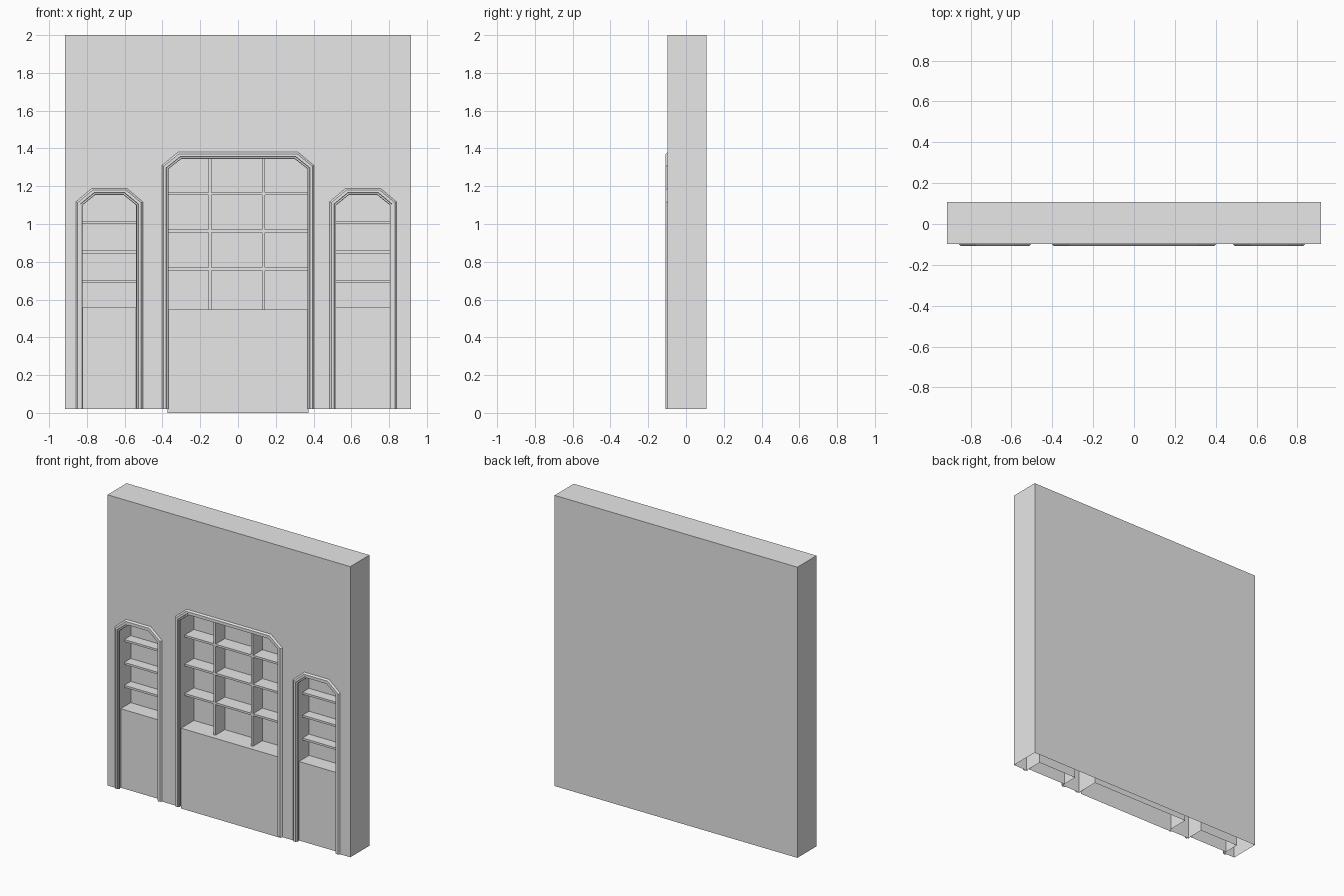
import bpy

if "Cube" in bpy.data.objects:
    bpy.data.objects.remove(bpy.data.objects["Cube"], do_unlink=True)

GREY = (0.8, 0.8, 0.8, 1)
plaster = bpy.data.materials.new("plain grey plaster")
plaster.use_nodes = True
plaster.diffuse_color = GREY
plaster.node_tree.nodes["Principled BSDF"].inputs["Base Color"].default_value = GREY

W, FRONT, BACK, FLOOR, TOP = 0.915, -0.098, 0.108, 0.02, 2.0
LIP = 0.006          # niche sits slightly behind the inner frame edge
PANEL_Y, SHELF_Y = -0.078, -0.04


def add(name, verts, faces):
    mesh = bpy.data.meshes.new(name)
    mesh.from_pydata(verts, [], faces)
    mesh.update()
    mesh.materials.append(plaster)
    obj = bpy.data.objects.new(name, mesh)
    bpy.context.collection.objects.link(obj)
    return obj


def box(name, x0, x1, y0, y1, z0, z1):
    verts = [(x, y, z) for x in (x0, x1) for y in (y0, y1) for z in (z0, z1)]
    faces = [(0, 1, 3, 2), (4, 6, 7, 5), (0, 4, 5, 1),
             (2, 3, 7, 6), (0, 2, 6, 4), (1, 5, 7, 3)]
    return add(name, verts, faces)


def loft(name, rows, cap=False):
    """Skin consecutive open rows of points; cap fills the last row."""
    n = len(rows[0])
    faces = [(r * n + i, r * n + i + 1, (r + 1) * n + i + 1, (r + 1) * n + i)
             for r in range(len(rows) - 1) for i in range(n - 1)]
    if cap:
        faces.append(tuple(range((len(rows) - 1) * n, len(rows) * n)))
    return add(name, [p for row in rows for p in row], faces)


def arch(n, off, y):
    """Chamfered doorway outline from left foot to right foot."""
    half = [(n["half"] + off, FLOOR), (n["half"] + off, n["spring"] + off / 2),
            (n["flat"] + off / 2, n["top"] + off)]
    path = [(-x, z) for x, z in half] + half[::-1]
    return [(n["x"] + x, y, z) for x, z in path]


side = dict(half=0.142, spring=1.1, flat=0.075, top=1.154, back=0.03,
            ledge=0.558, foot=FLOOR, shelves=(1.008, 0.852, 0.696), dividers=())
niches = [
    dict(side, name="right", x=-0.681),
    dict(name="centre", x=0.0, half=0.368, spring=1.292, flat=0.3, top=1.345,
         back=0.06, ledge=0.547, foot=0.0, shelves=(1.16, 0.963, 0.762),
         dividers=(-0.148, 0.135)),
    dict(side, name="left", x=0.662),
]

# Wall front with three doorway notches, in one face
outline = [(-W, FRONT, FLOOR)]
for n in niches:
    outline += arch(n, LIP, FRONT)
outline += [(W, FRONT, FLOOR), (W, FRONT, TOP), (-W, FRONT, TOP)]
add("wall_front", outline, [tuple(range(len(outline)))])

# Wall sides, top and back, open underneath
rim = [(-W, FLOOR), (-W, TOP), (W, TOP), (W, FLOOR)]
loft("wall_shell", [[(x, y, z) for x, z in rim] for y in (FRONT, BACK)], cap=True)

# Moulding section: outward offset and depth
moulding = [(0.035, FRONT), (0.026, -0.108), (0.012, -0.108), (0.01, -0.102),
            (0.002, -0.102), (0.0, -0.092), (LIP, -0.088)]

T = 0.007
for n in niches:
    name, cx, h = n["name"], n["x"], n["half"] + LIP
    loft(name + "_frame", [arch(n, off, y) for off, y in moulding])
    loft(name + "_niche", [arch(n, LIP, FRONT), arch(n, LIP, n["back"])], cap=True)

    # Lower cabinet panel with its ledge
    section = [(PANEL_Y, n["foot"]), (PANEL_Y, n["ledge"]), (n["back"], n["ledge"])]
    loft(name + "_cabinet", [[(cx - h, y, z), (cx + h, y, z)] for y, z in section])

    # Shelves and upright dividers
    for i, z in enumerate(n["shelves"]):
        box(f"{name}_shelf_{i + 1}", cx - h, cx + h, SHELF_Y, n["back"], z - T, z + T)
    for i, x in enumerate(n["dividers"]):
        box(f"{name}_divider_{i + 1}", cx + x - T, cx + x + T,
            SHELF_Y - 0.001, n["back"], n["ledge"], n["top"] + LIP)
